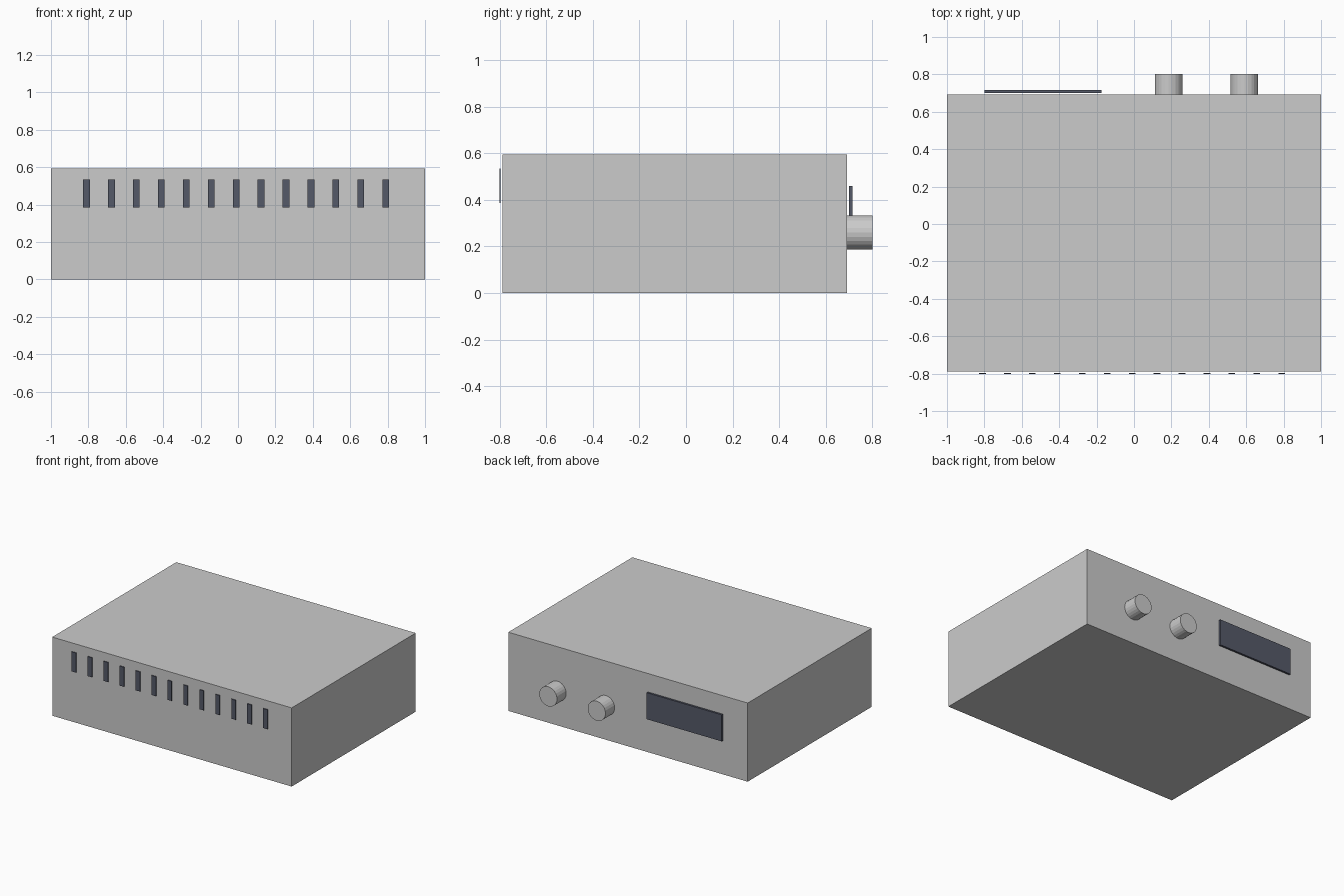
import bpy
import math

if "Cube" in bpy.data.objects:
    bpy.data.objects.remove(bpy.data.objects["Cube"])

dark = bpy.data.materials.new("dark_panel")
dark.diffuse_color = (0.09, 0.10, 0.14, 1)
dark.use_nodes = True
dark.node_tree.nodes["Principled BSDF"].inputs["Base Color"].default_value = dark.diffuse_color


def box(name, x, y, z, mat=None):
    """Box from (min, max) ranges on each axis."""
    bpy.ops.mesh.primitive_cube_add(size=1, location=[sum(r) / 2 for r in (x, y, z)])
    ob = bpy.context.object
    ob.name = name
    ob.scale = [r[1] - r[0] for r in (x, y, z)]
    bpy.ops.object.transform_apply(location=False, rotation=False, scale=True)
    if mat:
        ob.data.materials.append(mat)
    return ob


# Casing
box("casing", (-1, 1), (-0.788, 0.692), (0, 0.594))

# Row of vent slots on the front
for i in range(13):
    x = -0.81 + i * 1.6 / 12
    box(f"vent_slot_{i + 1}", (x - 0.018, x + 0.018), (-0.802, -0.796), (0.386, 0.534), dark)

# Display window on the back
box("display_window", (-0.80, -0.173), (0.701, 0.716), (0.26, 0.46), dark)

# Two control knobs on the back
for i, x in enumerate((0.185, 0.59)):
    bpy.ops.mesh.primitive_cylinder_add(vertices=24, radius=0.074, depth=0.12,
                                        location=(x, 0.742, 0.26),
                                        rotation=(math.pi / 2, 0, 0))
    bpy.context.object.name = f"control_knob_{i + 1}"
